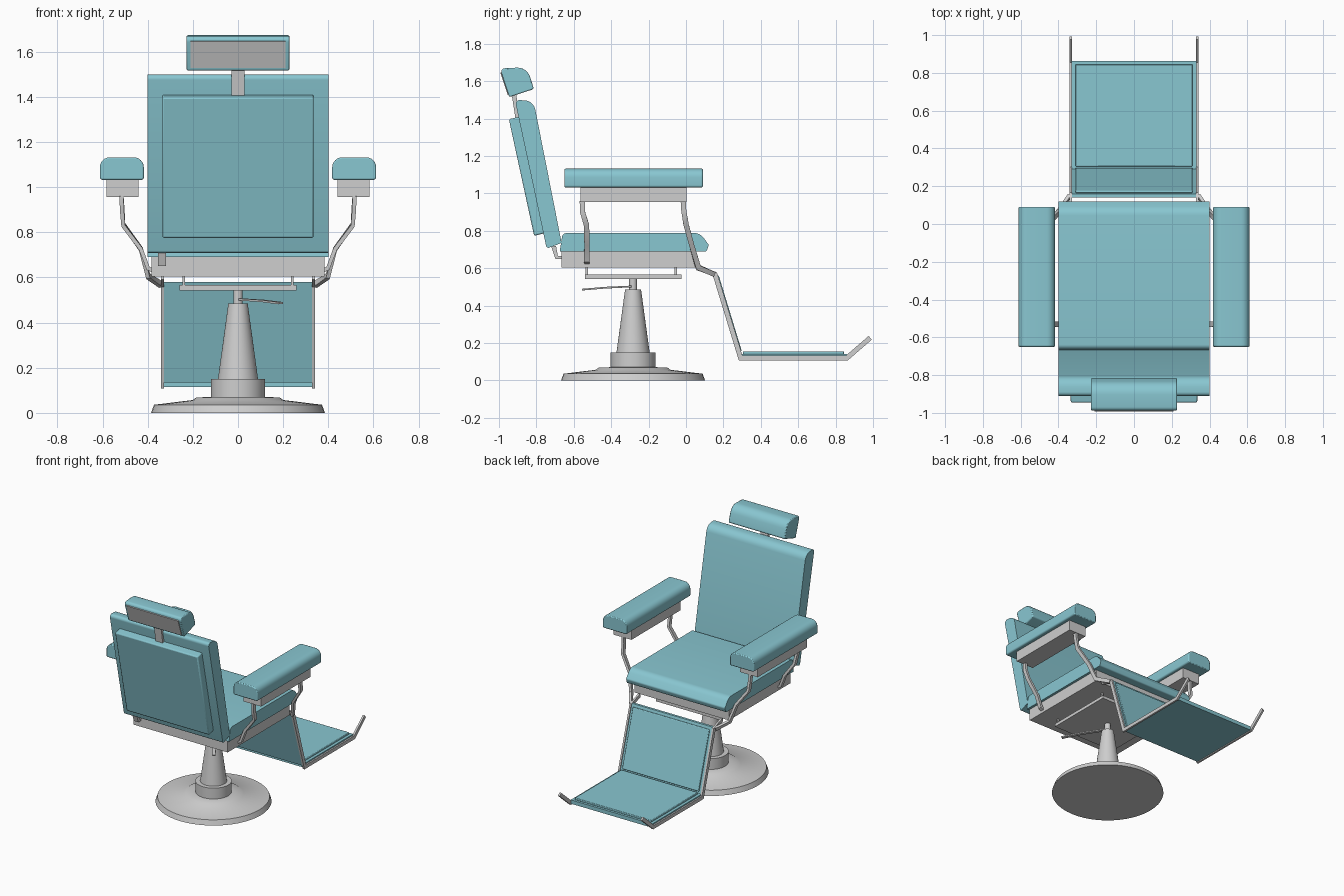
import bpy, bmesh, math
from mathutils import Vector

old = bpy.data.objects.get("Cube")
if old:
    bpy.data.objects.remove(old, do_unlink=True)


def material(name, rgb):
    m = bpy.data.materials.new(name)
    m.use_nodes = True
    m.diffuse_color = (*rgb, 1)
    m.node_tree.nodes["Principled BSDF"].inputs["Base Color"].default_value = (*rgb, 1)
    return m


TEAL = material("teal upholstery", (0.25, 0.57, 0.64))
STEEL = material("light grey metal", (0.62, 0.62, 0.62))


def finish(name, bm, mat, bevel=0):
    bmesh.ops.recalc_face_normals(bm, faces=bm.faces)
    mesh = bpy.data.meshes.new(name)
    bm.to_mesh(mesh)
    bm.free()
    mesh.materials.append(mat)
    ob = bpy.data.objects.new(name, mesh)
    bpy.context.collection.objects.link(ob)
    bpy.ops.object.select_all(action='DESELECT')
    ob.select_set(True)
    bpy.context.view_layer.objects.active = ob
    bpy.ops.object.shade_smooth_by_angle(angle=math.radians(35))
    if bevel:
        mod = ob.modifiers.new("soft edges", 'BEVEL')
        mod.width, mod.segments, mod.limit_method = bevel, 2, 'ANGLE'
        mod.angle_limit = math.radians(50)
    return ob


def fillet(corners, steps=6):
    """Round the corners of a closed outline; each is (a, b) or (a, b, radius)."""
    out = []
    for i, c in enumerate(corners):
        p = Vector(c[:2])
        if len(c) < 3:
            out.append(p)
            continue
        before = Vector(corners[i - 1][:2]) - p
        after = Vector(corners[(i + 1) % len(corners)][:2]) - p
        half = before.angle(after) / 2
        reach = c[2] / math.tan(half)
        centre = p + (before.normalized() + after.normalized()).normalized() * c[2] / math.sin(half)
        s = p + before.normalized() * reach - centre
        e = p + after.normalized() * reach - centre
        turn = s.angle(e)
        for k in range(steps + 1):
            t = k / steps
            out.append(centre + (s * math.sin((1 - t) * turn) + e * math.sin(t * turn)) / math.sin(turn))
    return out


def prism(name, corners, lo, hi, mat, axis='X', bevel=0):
    """Extrude a side (y, z) outline along x, or an end (x, z) outline along y."""
    bm = bmesh.new()
    pts = fillet(corners)
    rings = [[bm.verts.new((d, a, b) if axis == 'X' else (a, d, b)) for a, b in pts] for d in (lo, hi)]
    for r in rings:
        bm.faces.new(r)
    for i in range(len(pts)):
        j = (i + 1) % len(pts)
        bm.faces.new((rings[0][i], rings[0][j], rings[1][j], rings[1][i]))
    return finish(name, bm, mat, bevel)


def box(name, x, y, z, mat, bevel=0):
    return prism(name, [(y[0], z[0]), (y[1], z[0]), (y[1], z[1]), (y[0], z[1])], *x, mat, bevel=bevel)


def strap(name, path, depth, thick, mat=STEEL):
    """Sweep a flat bar along a path: depth in the side plane, thick across."""
    bm = bmesh.new()
    path = [Vector(p) for p in path]
    rings = []
    for i, p in enumerate(path):
        a = (p - path[i - 1]).normalized() if i else (path[1] - p).normalized()
        b = (path[i + 1] - p).normalized() if i < len(path) - 1 else a
        t = (a + b).normalized()
        u = t.cross(Vector((1, 0, 0))).normalized()
        v = t.cross(u).normalized()
        w = depth / 2 / max(t.dot(a), 0.6)
        rings.append([bm.verts.new(p + u * w * s + v * thick / 2 * q)
                      for s, q in ((1, 1), (1, -1), (-1, -1), (-1, 1))])
    for r, n in zip(rings, rings[1:]):
        for k in range(4):
            bm.faces.new((r[k], r[(k + 1) % 4], n[(k + 1) % 4], n[k]))
    bm.faces.new(rings[0])
    bm.faces.new(rings[-1])
    return finish(name, bm, mat)


def lathe(name, profile, y, mat, seg=48):
    bm = bmesh.new()
    rings = [[bm.verts.new((r * math.cos(2 * math.pi * k / seg), y + r * math.sin(2 * math.pi * k / seg), z))
              for k in range(seg)] for r, z in profile]
    for a, b in zip(rings, rings[1:]):
        for k in range(seg):
            bm.faces.new((a[k], a[(k + 1) % seg], b[(k + 1) % seg], b[k]))
    bm.faces.new(rings[0])
    bm.faces.new(rings[-1])
    return finish(name, bm, mat)


# Pedestal and pump
AXIS_Y = -0.283
lathe("base_disc", [(0.385, 0), (0.372, 0.036), (0.2, 0.057), (0.185, 0.068), (0.1, 0.072)], AXIS_Y, STEEL)
lathe("pedestal_collar", [(0.12, 0.06), (0.12, 0.15)], AXIS_Y, STEEL)
lathe("pedestal_cone", [(0.09, 0.14), (0.043, 0.485)], AXIS_Y, STEEL)
lathe("piston", [(0.021, 0.48), (0.021, 0.545)], AXIS_Y, STEEL, 24)
strap("pump_lever", [(0, AXIS_Y, 0.503), (0.11, -0.43, 0.496), (0.19, -0.55, 0.486)], 0.009, 0.022)

# Seat
box("mount_plate", (-0.26, 0.26), (-0.54, -0.025), (0.543, 0.566), STEEL)
for sx in (-1, 1):
    for y in (-0.53, -0.055):
        box("mount_post", (sx * 0.24 - 0.006, sx * 0.24 + 0.006), (y - 0.006, y + 0.006), (0.56, 0.61), STEEL)
box("seat_frame", (-0.382, 0.382), (-0.665, 0.05), (0.604, 0.692), STEEL)
prism("seat_cushion", [(-0.675, 0.69), (0.11, 0.69, 0.012), (0.122, 0.725, 0.015), (0.075, 0.788, 0.06),
                       (-0.66, 0.788, 0.025)], -0.4, 0.4, TEAL)

# Backrest
prism("back_cushion", [(-0.745, 0.705, 0.012), (-0.665, 0.735, 0.012), (-0.815, 1.495, 0.06),
                       (-0.915, 1.5, 0.02)], -0.4, 0.4, TEAL)
prism("back_panel", [(-0.812, 0.773), (-0.745, 0.79), (-0.88, 1.412), (-0.947, 1.397)],
      -0.335, 0.335, TEAL, bevel=0.008)
prism("recline_bracket", [(-0.72, 0.715), (-0.698, 0.65), (-0.66, 0.65), (-0.66, 0.665),
                          (-0.685, 0.665), (-0.695, 0.72)], -0.355, -0.318, STEEL)

# Headrest
prism("headrest_post", [(-0.91, 1.39), (-0.887, 1.39), (-0.908, 1.53), (-0.932, 1.53)], -0.029, 0.029, STEEL)
prism("headrest_cushion", [(-0.945, 1.515), (-0.813, 1.558, 0.012), (-0.85, 1.675, 0.07),
                           (-0.995, 1.668, 0.02)], -0.228, 0.228, TEAL, bevel=0.006)
prism("headrest_plate", [(-0.953, 1.527), (-0.945, 1.529), (-0.985, 1.648), (-0.993, 1.645)],
      -0.21, 0.21, STEEL)

# Arms and footrest rails, mirrored
for sx, side in ((1, "left"), (-1, "right")):
    def mirrored(points):
        return [(sx * x, y, z) for x, y, z in points]

    prism(side + "_arm_cushion", [(sx * 0.417, 1.032, 0.012), (sx * 0.612, 1.032, 0.012),
                                  (sx * 0.612, 1.132, 0.045), (sx * 0.417, 1.132, 0.045)],
          -0.65, 0.09, TEAL, axis='Y', bevel=0.006)
    box(side + "_arm_support", (sx * 0.44, sx * 0.583), (-0.565, 0.003), (0.955, 1.035), STEEL)
    strap(side + "_front_arm_strut", mirrored([
        (0.516, -0.015, 0.96), (0.512, -0.012, 0.91), (0.508, 0.0, 0.835), (0.43, 0.03, 0.725),
        (0.398, 0.065, 0.605), (0.342, 0.15, 0.568)]), 0.027, 0.018)
    strap(side + "_rear_arm_strut", mirrored([
        (0.516, -0.555, 0.96), (0.514, -0.553, 0.9), (0.508, -0.532, 0.83), (0.43, -0.53, 0.725),
        (0.398, -0.53, 0.64), (0.375, -0.53, 0.63)]), 0.027, 0.018)
    strap(side + "_foot_rail", mirrored([
        (0.334, 0.06, 0.602), (0.334, 0.155, 0.568), (0.334, 0.292, 0.12), (0.334, 0.86, 0.12),
        (0.334, 0.985, 0.228)]), 0.026, 0.014)

# Footrest panels
prism("calf_panel", [(0.14, 0.58), (0.158, 0.58), (0.292, 0.14), (0.274, 0.135)], -0.33, 0.33, TEAL)
prism("calf_pad", [(0.164, 0.562), (0.175, 0.562), (0.298, 0.158), (0.287, 0.155)],
      -0.31, 0.31, TEAL, bevel=0.004)
box("foot_panel", (-0.33, 0.33), (0.29, 0.862), (0.114, 0.142), TEAL)
box("foot_pad", (-0.31, 0.31), (0.305, 0.845), (0.14, 0.156), TEAL, bevel=0.004)
